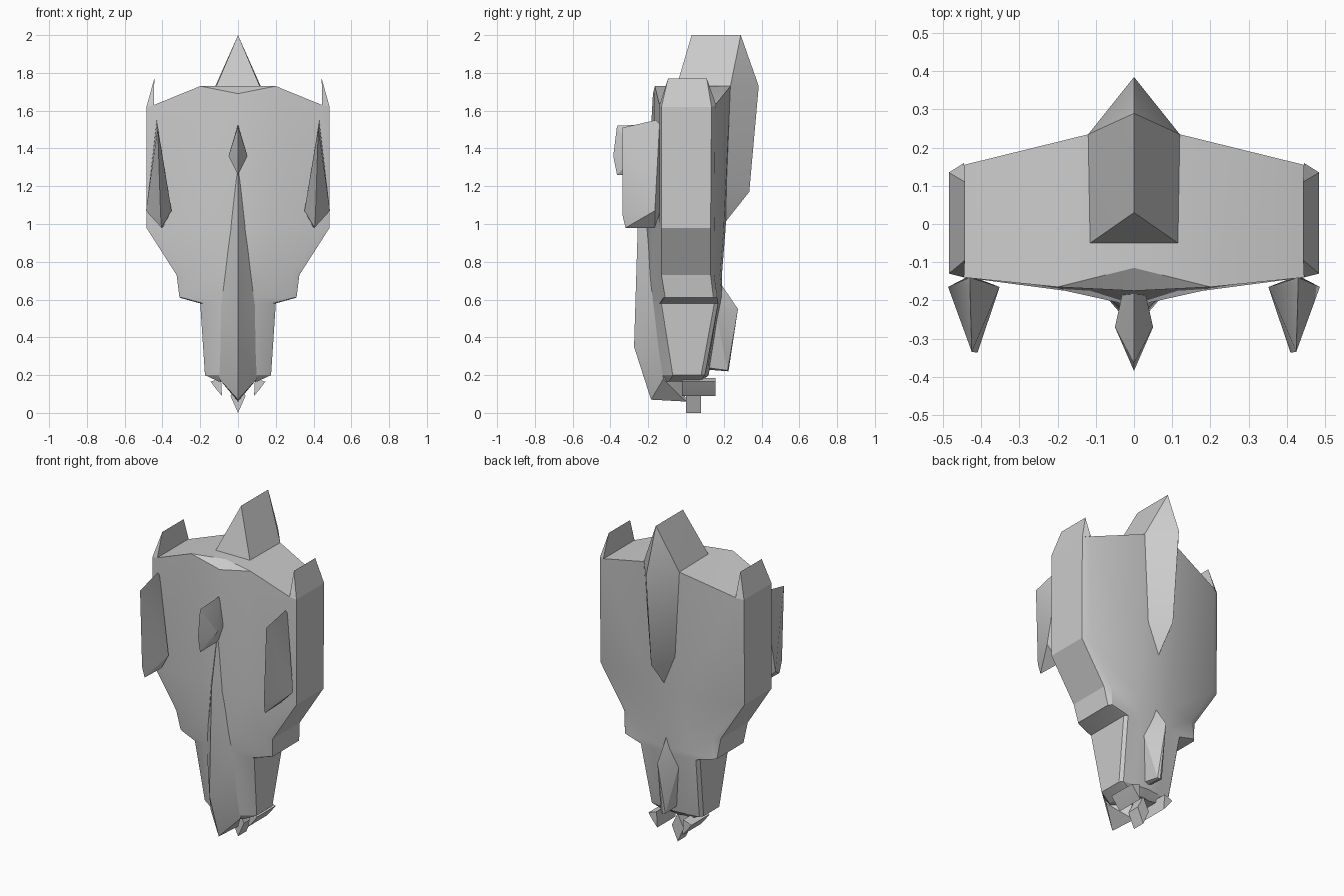
import bpy, bmesh, math

if "Cube" in bpy.data.objects:
    bpy.data.objects.remove(bpy.data.objects["Cube"])


def finish(name, bm, mirror=False):
    bmesh.ops.recalc_face_normals(bm, faces=bm.faces)
    me = bpy.data.meshes.new(name)
    bm.to_mesh(me)
    bm.free()
    ob = bpy.data.objects.new(name, me)
    bpy.context.collection.objects.link(ob)
    bpy.context.view_layer.objects.active = ob
    ob.select_set(True)
    if mirror:
        m = ob.modifiers.new("Mirror", "MIRROR")
        m.merge_threshold = 0.0005
        bpy.ops.object.modifier_apply(modifier="Mirror")
    bpy.ops.object.shade_smooth_by_angle(angle=math.radians(25))
    ob.select_set(False)
    return ob


def solid(name, ridge, sides=(), mirror=False):
    """Faceted convex part: ridge points plus side points repeated at -x."""
    pts = list(ridge)
    for x, y, z in sides:
        pts += [(x, y, z), (-x, y, z)]
    bm = bmesh.new()
    for p in pts:
        bm.verts.new(p)
    res = bmesh.ops.convex_hull(bm, input=bm.verts)
    loose = [v for v in bm.verts if not v.link_faces]
    bmesh.ops.delete(bm, geom=loose, context="VERTS")
    bmesh.ops.dissolve_limit(bm, angle_limit=0.01, verts=bm.verts, edges=bm.edges)
    return finish(name, bm, mirror)


# Main hull: half sections from top to bottom
# z, mid x, edge x, y: front centre, front mid, front edge, back edge, back mid, back centre
sections = [
    (1.62, .20, .485, -.175, -.165, -.13, .135, .235, .235),
    (0.98, .18, .485, -.215, -.175, -.13, .13, .20, .21),
    (0.73, .12, .325, -.21, -.175, -.13, .13, .18, .19),
    (0.61, .11, .31, -.20, -.17, -.11, .145, .175, .19),
    (0.58, .10, .20, -.20, -.17, -.13, .15, .175, .185),
    (0.20, .09, .175, -.17, -.13, -.07, .08, .11, .12),
    (0.165, .05, .10, -.15, -.12, -.09, .06, .07, .08),
]
top_z = [1.69, 1.73, 1.63, 1.62, 1.62, 1.63, 1.73, 1.73]
bm = bmesh.new()
rings = []
for i, (z, xm, xe, fc, fm, fe, be, bk, bc) in enumerate(sections):
    xc = xe - (.04 if i < 3 else .015)
    half = [(0, fc), (xm, fm), (xc, fe - .01), (xe, fe),
            (xe, be), (xc, be + .02), (min(xm, .12), bk), (0, bc)]
    rings.append([bm.verts.new((x, y, top_z[k] if i == 0 else z))
                  for k, (x, y) in enumerate(half)])
for a, b in zip(rings, rings[1:]):
    for k in range(7):
        bm.faces.new((a[k], a[k + 1], b[k + 1], b[k]))
t = rings[0]
notch = bm.verts.new((0, -.115, 1.73))
bm.faces.new((t[0], t[1], notch))
bm.faces.new((notch, t[1], t[6], t[7]))
bm.faces.new((t[1], t[2], t[5], t[6]))
bm.faces.new((t[2], t[3], t[4], t[5]))
bm.faces.new(rings[-1])
finish("hull", bm, mirror=True)

# Tall rear crest
solid("rear_crest",
      [(0, .03, 2), (0, .29, 2), (0, .385, 1.73), (0, .335, 1.17), (0, .2, 1.0)],
      [(.115, -.05, 1.73), (.12, .235, 1.73), (.085, .2, 1.2)])

# Front keel
solid("front_keel",
      [(0, -.2, 1.3), (0, -.255, 1.0), (0, -.275, .35), (0, -.185, .07), (0, 0, .06)],
      [(.1, -.16, .6), (.1, -.12, .18), (.04, -.2, 1.0)])

# Lower rear fin
solid("lower_rear_fin",
      [(0, .18, .69), (0, .275, .55), (0, .225, .22), (0, .1, .23)],
      [(.065, .165, .5), (.025, .11, .24), (.015, .22, .225)])

# Nose horn on the front
solid("front_horn",
      [(0, -.365, 1.52), (0, -.385, 1.36), (0, -.365, 1.26), (0, -.17, 1.53), (0, -.18, 1.26)],
      [(.05, -.27, 1.36), (.03, -.18, 1.36)])

# Side blades rising above the hull
solid("side_blade",
      [(.485, -.13, 1.62), (.485, .135, 1.62), (.445, -.14, 1.63), (.445, .16, 1.63),
       (.443, -.095, 1.77), (.443, .11, 1.77)], mirror=True)

# Tapered pods on the front
solid("front_pod",
      [(.425, -.335, 1.51), (.41, -.337, 1.05), (.405, -.32, .98), (.43, -.16, 1.55),
       (.43, -.14, 1.53), (.40, -.165, .98), (.487, -.165, 1.07), (.352, -.165, 1.07),
       (.43, -.135, 1.07)], mirror=True)

# Small thrusters underneath
for name, y0, y1, prof, mir in [
    ("centre_thruster", .0, .08, [(-.04, .09), (0, .0), (.04, .09), (0, .17)], False),
    ("side_thruster", -.02, .155, [(.09, .185), (.145, .165), (.115, .125), (.085, .09)], True),
]:
    solid(name, [(x, y, z) for x, z in prof for y in (y0, y1)], mirror=mir)
